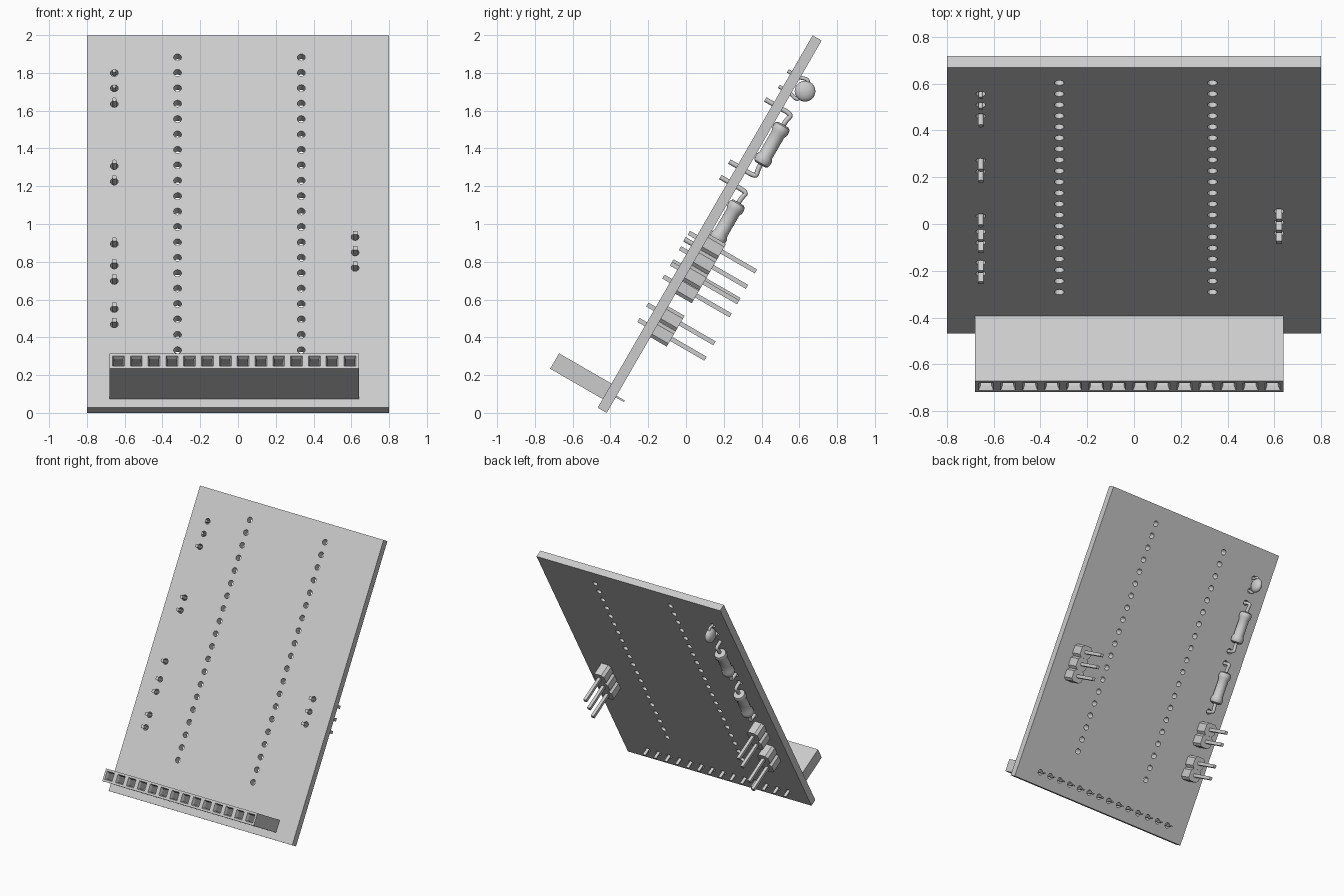
import bpy, bmesh, math
from mathutils import Matrix, Vector

cube = bpy.data.objects.get("Cube")
if cube:
    bpy.data.objects.remove(cube)

# Board frame: x across, y up the board, z out of its front; z = 0 is the back face
FRAME = Matrix.Translation((0, -0.42, 0)) @ Matrix.Rotation(math.radians(60), 4, "X")
PITCH, THICK, LENGTH = 0.0943, 0.055, 2.276
LEFT_X, RIGHT_X = 0.62, -0.655

grey = bpy.data.materials.new("light grey")
grey.use_nodes = True
grey.diffuse_color = (0.6, 0.6, 0.6, 1)
grey.node_tree.nodes["Principled BSDF"].inputs["Base Color"].default_value = (0.6, 0.6, 0.6, 1)


def place(name, data, smooth=False):
    obj = bpy.data.objects.new(name, data)
    bpy.context.collection.objects.link(obj)
    data.materials.append(grey)
    obj.matrix_world = FRAME
    if smooth:
        bpy.ops.object.select_all(action="DESELECT")
        obj.select_set(True)
        bpy.context.view_layer.objects.active = obj
        bpy.ops.object.shade_smooth_by_angle(angle=math.radians(40))
    return obj


def finish(name, bm, smooth=False):
    bmesh.ops.recalc_face_normals(bm, faces=bm.faces)
    mesh = bpy.data.meshes.new(name)
    bm.to_mesh(mesh)
    bm.free()
    return place(name, mesh, smooth)


def add_box(bm, low, high):
    low, high = Vector(low), Vector(high)
    matrix = Matrix.Translation((low + high) / 2) @ Matrix.Diagonal((high - low).to_4d())
    return bmesh.ops.create_cube(bm, size=1, matrix=matrix)["verts"]


def add_pin(bm, x, v, back, front, half_x, half_v):
    add_box(bm, (x - half_x, v - half_v, back), (x + half_x, v + half_v, front))


def lead(name, x, points, radius):
    curve = bpy.data.curves.new(name, "CURVE")
    curve.dimensions = "3D"
    curve.bevel_depth, curve.bevel_resolution = radius, 2
    curve.use_fill_caps = True
    spline = curve.splines.new("NURBS")
    spline.points.add(len(points) - 1)
    for point, (v, f) in zip(spline.points, points):
        point.co = (x, v, f, 1)
    spline.order_u, spline.use_endpoint_u, spline.resolution_u = 3, True, 6
    return place(name, curve)


# Layout of the parts
resistors = {"upper": (1.667, 0.19), "lower": (1.192, 0.19)}
pin_headers = {"left": (LEFT_X, 0.855, 3), "right_upper": (RIGHT_X, 0.775, 2),
               "right_lower": (RIGHT_X, 0.51, 2)}
disc_v, disc_leads = 2.0, (1.953, 2.047)
socket_xs = [-0.02 + (i - 6.5) * PITCH for i in range(14)]
SOCKET_V = 0.1

# Drilled circuit board
holes = [(x, 0.352 + 0.0942 * i) for x in (-0.32, 0.335) for i in range(20)]
holes += [(RIGHT_X, v + s * half) for v, half in resistors.values() for s in (-1, 1)]
holes += [(RIGHT_X, v) for v in disc_leads]
holes += [(x, v + i * PITCH) for x, v, n in pin_headers.values() for i in range(n)]
holes += [(x, SOCKET_V) for x in socket_xs]

bm = bmesh.new()
for x, v in holes:
    bmesh.ops.create_cone(bm, cap_ends=True, segments=12, radius1=0.021, radius2=0.021,
                          depth=0.2, matrix=Matrix.Translation((x, v, THICK / 2)))
cutter = finish("hole_cutter", bm)
cutter.hide_render = True
bm = bmesh.new()
add_box(bm, (-0.8, 0, 0), (0.8, LENGTH, THICK))
board = finish("circuit_board", bm)
mod = board.modifiers.new("holes", "BOOLEAN")
mod.operation, mod.solver, mod.object = "DIFFERENCE", "EXACT", cutter
bpy.context.view_layer.objects.active = board
bpy.ops.object.modifier_apply(modifier=mod.name)
bpy.data.objects.remove(cutter)

# Socket strip along the bottom: a split bar with funnel openings
bm = bmesh.new()
x0 = socket_xs[0] - PITCH / 2
add_box(bm, (x0, SOCKET_V - 0.047, THICK), (x0 + 14 * PITCH, SOCKET_V + 0.047, 0.376))
for i in range(1, 14):
    bmesh.ops.bisect_plane(bm, geom=bm.verts[:] + bm.edges[:] + bm.faces[:],
                           plane_co=(x0 + i * PITCH, 0, 0), plane_no=(1, 0, 0))
bm.normal_update()
mouths = [f for f in bm.faces if f.normal.z > 0.9]
for thickness, depth in ((0.022, 0), (0.011, -0.02), (0.0005, -0.2)):
    bmesh.ops.inset_individual(bm, faces=mouths, thickness=thickness, depth=depth)
finish("socket_strip", bm)

# Thin socket tails through the board
bm = bmesh.new()
for x in socket_xs:
    add_pin(bm, x, SOCKET_V, -0.05, THICK + 0.01, 0.012, 0.005)
finish("socket_tails", bm)

# Pin headers on the back: chamfered blocks with square pins
for name, (x, v0, count) in pin_headers.items():
    blocks, pins = bmesh.new(), bmesh.new()
    for i in range(count):
        v = v0 + i * PITCH
        verts = add_box(blocks, (x - 0.047, v - 0.047, -0.1), (x + 0.047, v + 0.047, 0))
        edges = [e for e in blocks.edges if e.verts[0] in verts
                 and abs(e.verts[0].co.z - e.verts[1].co.z) > 0.05]
        bmesh.ops.bevel(blocks, geom=edges, offset=0.018, segments=1, affect="EDGES")
        add_pin(pins, x, v, -0.31, 0.1, 0.012, 0.012)
    finish(name + "_header_block", blocks)
    finish(name + "_header_pins", pins)

# Resistors: turned bodies with bent leads
profile = [(0, -0.122), (0.03, -0.122), (0.042, -0.114), (0.046, -0.1), (0.046, -0.08),
           (0.038, -0.064)]
profile += [(r, -h) for r, h in reversed(profile)]
AXIS = -0.048
for name, (v, half) in resistors.items():
    bm = bmesh.new()
    verts = [bm.verts.new((RIGHT_X + r, v + h, AXIS)) for r, h in profile]
    edges = [bm.edges.new(pair) for pair in zip(verts, verts[1:])]
    bmesh.ops.spin(bm, geom=verts + edges, cent=(RIGHT_X, v, AXIS), axis=(0, 1, 0),
                   angle=math.tau, steps=20)
    bmesh.ops.remove_doubles(bm, verts=bm.verts, dist=0.0005)
    finish(name + "_resistor_body", bm, True)
    for side, s in (("top", 1), ("bottom", -1)):
        end = v + s * half
        lead(f"{name}_resistor_{side}_lead", RIGHT_X,
             [(end, 0.103), (end, 0), (end, -0.03), (end - s * 0.005, AXIS - 0.012),
              (end - s * 0.04, AXIS), (v + s * 0.11, AXIS)], 0.013)

# Small disc capacitor with two leads
bm = bmesh.new()
bmesh.ops.create_uvsphere(bm, u_segments=20, v_segments=12, radius=0.055,
                          matrix=Matrix.Translation((RIGHT_X, disc_v, -0.058))
                          @ Matrix.Diagonal((0.55, 1, 1, 1)))
finish("disc_capacitor", bm, True)
for side, v, s in (("bottom", disc_leads[0], -1), ("top", disc_leads[1], 1)):
    lead(f"disc_{side}_lead", RIGHT_X,
         [(v, 0.075), (v, 0), (v + s * 0.012, -0.025), (v + s * 0.01, -0.05),
          (disc_v + s * 0.02, -0.058)], 0.01)
